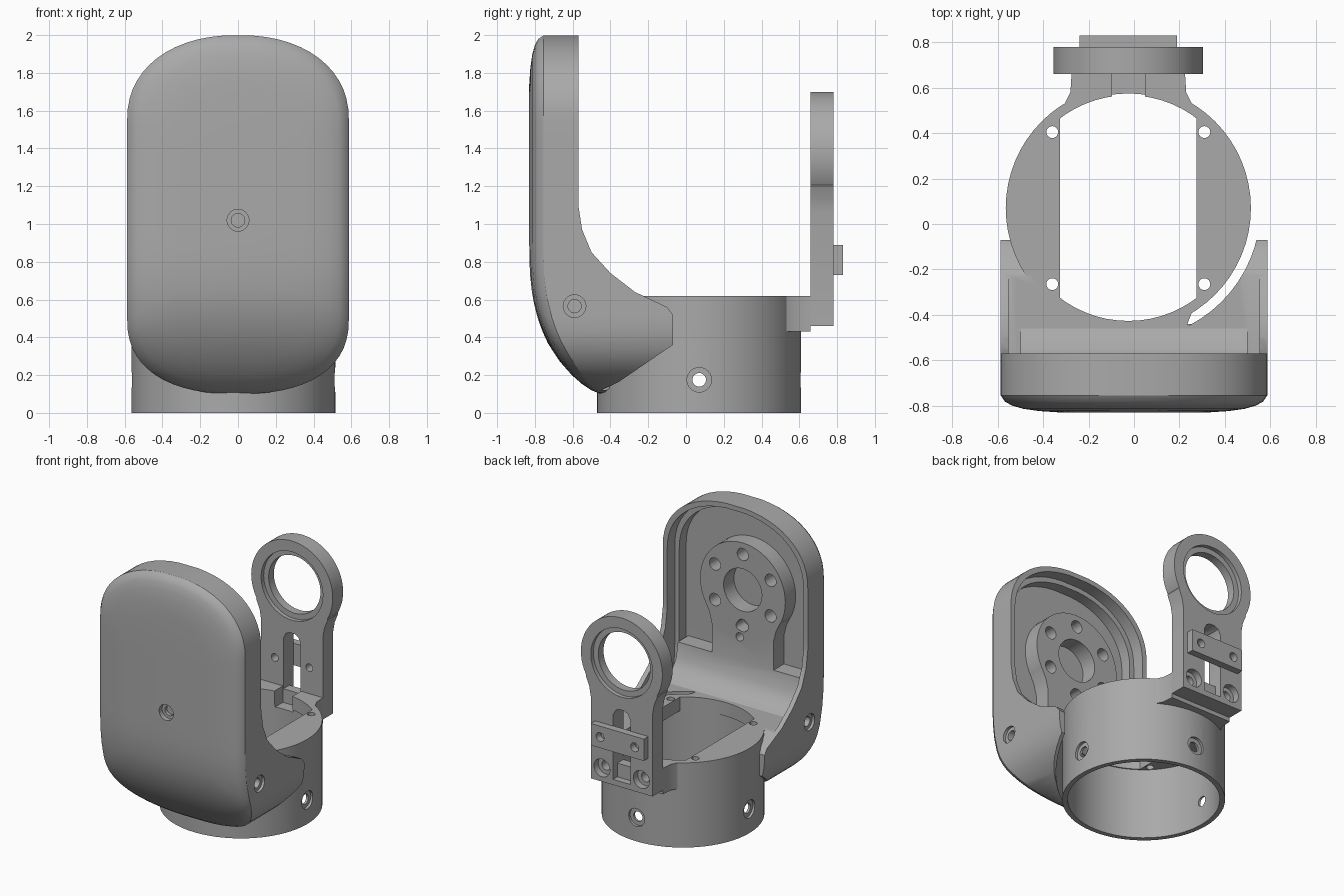
import bpy, bmesh, math
from mathutils import Matrix, Vector

if "Cube" in bpy.data.objects:
    bpy.data.objects.remove(bpy.data.objects["Cube"], do_unlink=True)

grey = bpy.data.materials.new("plain grey")
grey.use_nodes = True
grey.diffuse_color = (0.4, 0.4, 0.4, 1)
grey.node_tree.nodes["Principled BSDF"].inputs["Base Color"].default_value = (0.4, 0.4, 0.4, 1)

CX, CY, PIVOT = -0.025, 0.07, 1.37


def finish(name, bm):
    bmesh.ops.recalc_face_normals(bm, faces=bm.faces)
    me = bpy.data.meshes.new(name)
    bm.to_mesh(me)
    bm.free()
    me.materials.append(grey)
    ob = bpy.data.objects.new(name, me)
    bpy.context.collection.objects.link(ob)
    return ob


def cyl(p, q, r, r2=None, seg=48, name="helper"):
    p, q = Vector(p), Vector(q)
    bm = bmesh.new()
    m = Matrix.Translation((p + q) / 2) @ (q - p).to_track_quat("Z", "Y").to_matrix().to_4x4()
    bmesh.ops.create_cone(bm, cap_ends=True, segments=seg, radius1=r,
                          radius2=r if r2 is None else r2, depth=(q - p).length, matrix=m)
    return finish(name, bm)


def prism(points, axis, lo, hi, name="helper"):
    """Extrude a flat outline along one axis."""
    bm = bmesh.new()

    def place(a, b, c):
        return {"x": (c, a, b), "y": (a, c, b), "z": (a, b, c)}[axis]
    face = bm.faces.new([bm.verts.new(place(a, b, lo)) for a, b in points])
    ext = bmesh.ops.extrude_face_region(bm, geom=[face])
    verts = [v for v in ext["geom"] if isinstance(v, bmesh.types.BMVert)]
    bmesh.ops.translate(bm, verts=verts, vec=place(0, 0, hi - lo))
    return finish(name, bm)


def box(x0, x1, y0, y1, z0, z1, name="helper"):
    return prism([(x0, y0), (x1, y0), (x1, y1), (x0, y1)], "z", z0, z1, name)


def mirrored(half, cx=CX):
    return [(cx + x, y) for x, y in half] + [(cx - x, y) for x, y in reversed(half)]


def boolean(ob, tool, op="DIFFERENCE"):
    mod = ob.modifiers.new("cut", "BOOLEAN")
    mod.operation, mod.solver, mod.object = op, "EXACT", tool
    bpy.context.view_layer.objects.active = ob
    bpy.ops.object.modifier_apply(modifier=mod.name)
    bpy.data.objects.remove(tool, do_unlink=True)


def join(ob, tool):
    boolean(ob, tool, "UNION")


def drill(ob, face, inward, r, wide, depth, sink=0.02):
    """Hole with a wider mouth at the surface."""
    p, d = Vector(face), Vector(inward)
    boolean(ob, cyl(p - d * 0.05, p + d * depth, r, seg=24))
    if wide:
        boolean(ob, cyl(p - d * 0.05, p + d * sink, wide, seg=24))


# Rounded cover outline, from top to bottom on the +x side
def cover_half():
    pts, n = [], 14
    for i in range(1, n + 1):
        a = i / n * math.pi / 2
        pts.append((0.587 * math.sin(a) ** 0.91, 1.55 + 0.45 * math.cos(a) ** 0.91))
    pts += [(0.587, 1.55 - 1.05 * i / 9) for i in range(1, 9)]
    for i in range(n):
        a = i / n * math.pi / 2
        pts.append((0.587 * math.cos(a) ** 0.84, 0.5 - 0.4 * math.sin(a) ** 0.84))
    return pts


def cover_loft(sections, name):
    """Stack inset outlines behind a front that sweeps back near the bottom."""
    bm, rings = bmesh.new(), []
    half = cover_half()
    for depth, inset in sections:
        ring = []
        for x, z in mirrored(half, 0):
            x *= 1 - inset / 0.587
            z = 1.05 + (z - 1.05) * (1 - inset / 0.95)
            sweep = 0.3 * max(0, (0.9 - z) / 0.8) ** 2.7
            ring.append(bm.verts.new((x, -0.83 + depth + sweep, z)))
        rings.append(ring)
    n = len(rings[0])
    for a, b in zip(rings, rings[1:]):
        for i in range(n):
            j = (i + 1) % n
            bm.faces.new((a[i], a[j], b[j], b[i]))
    for ring in (rings[0], rings[-1]):
        for i in range(n // 2 - 1):
            bm.faces.new((ring[i], ring[i + 1], ring[n - 2 - i], ring[n - 1 - i]))
    return finish(name, bm)


# Front cover with side wings
cover = cover_loft([(0, 0.26), (0.006, 0.17), (0.016, 0.1), (0.03, 0.05),
                    (0.048, 0.018), (0.075, 0), (1.1, 0)], "front_cover")
side = [(-1, 2.1), (-0.57, 2.1), (-0.57, 1.1), (-0.55, 0.97), (-0.5, 0.85), (-0.4, 0.74),
        (-0.27, 0.64), (-0.1, 0.56), (-0.07, 0.52), (-0.07, 0.36), (-0.42, 0.12),
        (-0.47, 0.05), (-1, 0.05)]
boolean(cover, prism(side, "x", -1, 1), "INTERSECT")

# Stepped hollow in the back of the cover
for depth, inset in ((0.17, 0.035), (0.09, 0.07)):
    hollow = cover_loft([(depth, inset), (1.2, inset)], "helper")
    boolean(hollow, box(-1, 1, -1, 1, 0.62, 2.2), "INTERSECT")
    boolean(cover, hollow)

# Clearance around the base ring, open on the +x side
boolean(cover, cyl((CX, CY, -0.2), (CX, CY, 1), 0.525, seg=64))
gap = cyl((CX, CY, -0.2), (CX, CY, 1), 0.582, seg=64)
boolean(gap, box(0.23, 1, -1, 1, -0.5, 1.5), "INTERSECT")
boolean(cover, gap)

# Pivot mount and its curved foot inside the cover
mount = cyl((CX, -0.76, PIVOT), (CX, -0.62, PIVOT), 0.345, seg=64, name="pivot_mount")
stem = mirrored([(0.42, 0.61), (0.36, 0.64), (0.28, 0.7), (0.25, 0.78), (0.25, 1.06),
                 (0.27, 1.14), (0.3, 1.2), (0.2, PIVOT)])
join(mount, prism(stem, "y", -0.77, -0.62))
foot = [(-0.77, 0.61), (-0.77, 0.85), (-0.62, 0.85), (-0.6, 0.74), (-0.55, 0.67),
        (-0.48, 0.63), (-0.44, 0.61)]
join(mount, prism(foot, "x", -0.5, 0.5))
boolean(mount, cyl((CX, -0.74, PIVOT), (CX, -0.5, PIVOT), 0.155))
for i in range(6):
    a = math.pi / 2 + i * math.pi / 3
    drill(mount, (CX + 0.26 * math.cos(a), -0.62, PIVOT + 0.26 * math.sin(a)), (0, -1, 0), 0.045, 0, 0.1)
for z in (1.02, 1.1):
    drill(mount, (0, -0.62, z), (0, -1, 0), 0.03, 0, 0.1)
drill(cover, (0, -0.83, 1.02), (0, 1, 0), 0.036, 0.058, 0.07, 0.035)
for s in (1, -1):
    drill(cover, (s * 0.587, -0.59, 0.565), (-s, 0, 0), 0.035, 0.06, 0.15)

# Base ring with necks towards the cover and the arm
ring = cyl((CX, CY, 0), (CX, CY, 0.62), 0.54, seg=64, name="base_ring")
back = [(0.4, 0.43), (0.33, 0.485), (0.28, 0.53), (0.255, 0.58), (0.25, 0.66)]
join(ring, prism(mirrored(back), "z", 0.43, 0.62))
front = [(0.4, -0.29), (0.33, -0.345), (0.28, -0.39), (0.26, -0.44), (0.255, -0.58)]
join(ring, prism(mirrored(front), "z", 0.3, 0.62))
boolean(ring, cyl((CX, CY, -0.1), (CX, CY, 0.52), 0.505, seg=64))
opening = cyl((CX, CY, 0.3), (CX, CY, 0.8), 0.497, seg=64)
boolean(opening, box(CX - 0.3, CX + 0.3, -1, 1, 0, 1), "INTERSECT")
boolean(ring, opening)
boolean(ring, box(CX - 0.073, CX + 0.073, 0.4, 0.8, 0.5, 0.8))
for sx in (1, -1):
    for sy in (1, -1):
        drill(ring, (CX + sx * 0.335, CY + sy * 0.335, 0.62), (0, 0, -1), 0.026, 0, 0.3)
for i in range(3):
    d = Vector((math.cos(i * math.pi / 2), math.sin(i * math.pi / 2), 0))
    drill(ring, Vector((CX, CY, 0.175)) + d * 0.54, -d, 0.036, 0.065, 0.15)

# Upright rear arm with bearing eye
arm = cyl((CX, 0.66, PIVOT), (CX, 0.78, PIVOT), 0.33, seg=64, name="rear_arm")
plate = [(0.25, 0.46), (0.25, 1.06), (0.262, 1.13), (0.29, 1.2), (0.2, PIVOT)]
join(arm, prism(mirrored(plate), "y", 0.66, 0.78))
for r, y0, y1 in ((0.21, 0.6, 0.85), (0.25, 0.6, 0.69), (0.25, 0.75, 0.85)):
    boolean(arm, cyl((CX, y0, PIVOT), (CX, y1, PIVOT), r, seg=64))
slot = mirrored([(0.07, 0.6), (0.07, 0.97), (0.05, 1.01), (0.02, 1.025)])
boolean(arm, prism(slot, "y", 0.6, 0.9))
boolean(arm, box(CX - 0.07, CX + 0.07, 0.73, 0.9, 0.5, 0.7))
for s in (1, -1):
    drill(arm, (CX + s * 0.16, 0.78, 0.56), (0, -1, 0), 0.035, 0.065, 0.2, 0.05)
    drill(arm, (CX + s * 0.14, 0.66, 0.81), (0, 1, 0), 0.028, 0, 0.2)

# Clamp bar on the back of the arm
bar = box(CX - 0.215, CX + 0.215, 0.775, 0.83, 0.73, 0.89, "clamp_bar")
for s in (1, -1):
    drill(bar, (CX + s * 0.14, 0.83, 0.81), (0, -1, 0), 0.032, 0, 0.2)

for ob in (cover, mount, ring, arm, bar):
    bpy.ops.object.select_all(action="DESELECT")
    ob.select_set(True)
    bpy.context.view_layer.objects.active = ob
    bpy.ops.object.shade_smooth_by_angle(angle=math.radians(30))
